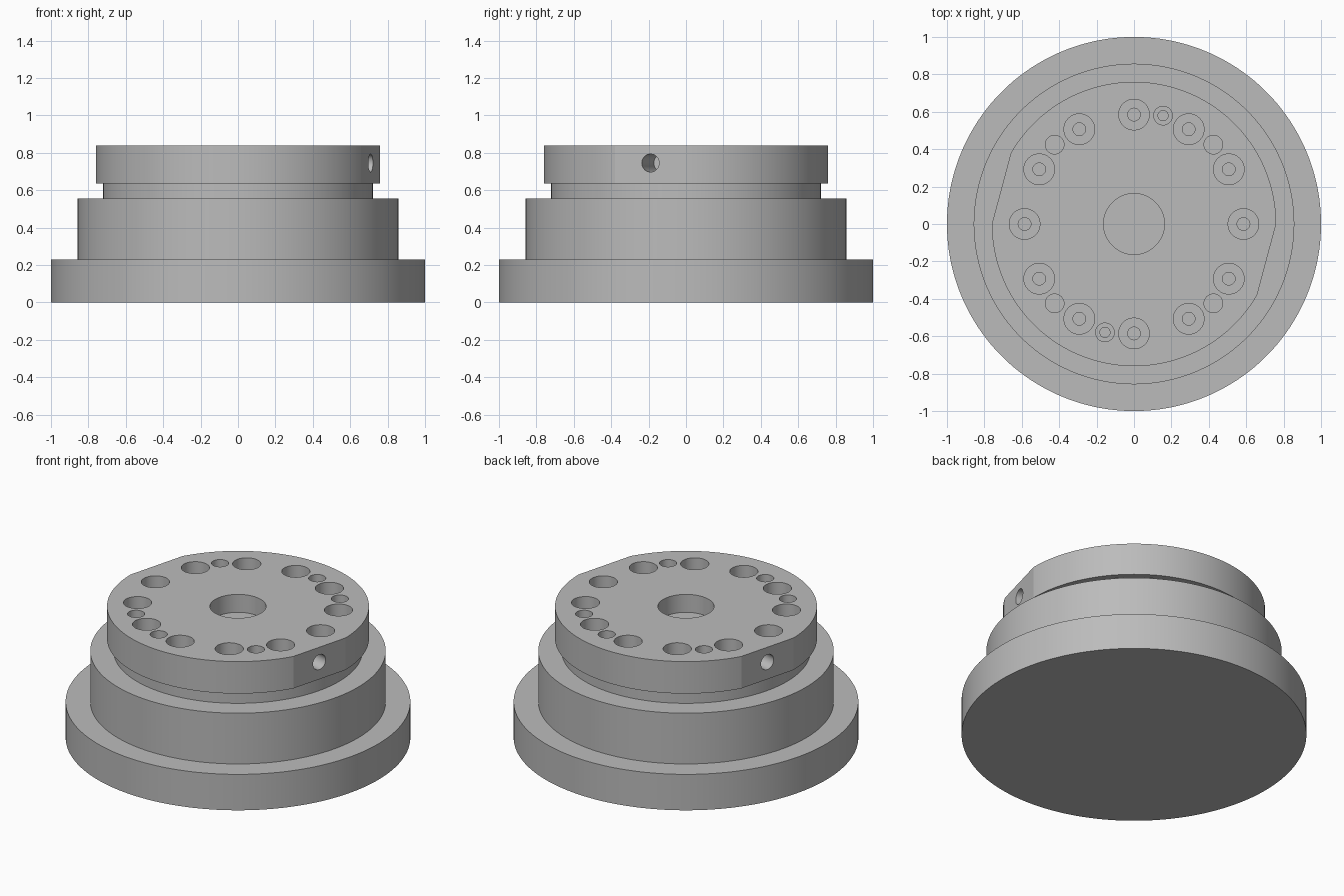
import bpy, bmesh
from math import radians, cos, sin
from mathutils import Matrix

if "Cube" in bpy.data.objects:
    bpy.data.objects.remove(bpy.data.objects["Cube"])

grey = bpy.data.materials.new("machined_grey")
grey.use_nodes = True
GREY = (0.5, 0.5, 0.5, 1)
grey.diffuse_color = GREY
grey.node_tree.nodes["Principled BSDF"].inputs["Base Color"].default_value = GREY

TOP = 0.84
FLANGE_R = 0.76


def turned(bm, profile, angles, matrix=Matrix()):
    """Closed solid from (radius, height) pairs, capped at both ends."""
    rings = [[bm.verts.new(matrix @ Matrix.Translation(
        (r * cos(radians(a)), r * sin(radians(a)), z)).translation)
        for a in angles] for r, z in profile]
    n = len(angles)
    for low, high in zip(rings, rings[1:]):
        for i in range(n):
            j = (i + 1) % n
            bm.faces.new((low[i], low[j], high[j], high[i]))
    bm.faces.new(rings[0][::-1])
    bm.faces.new(rings[-1])


def finish(name, bm):
    bmesh.ops.recalc_face_normals(bm, faces=bm.faces)
    mesh = bpy.data.meshes.new(name)
    bm.to_mesh(mesh)
    bm.free()
    mesh.materials.append(grey)
    obj = bpy.data.objects.new(name, mesh)
    bpy.context.collection.objects.link(obj)
    return obj


def select(obj):
    bpy.ops.object.select_all(action='DESELECT')
    obj.select_set(True)
    bpy.context.view_layer.objects.active = obj


def disc(name, r, z0, z1, angles=range(0, 360, 2)):
    bm = bmesh.new()
    turned(bm, [(r, z0), (r, z1)], angles)
    return finish(name, bm)


# Stacked round tiers
parts = [disc("base_disc", 1.0, 0, 0.23),
         disc("shoulder", 0.857, 0.23, 0.555),
         disc("neck", 0.722, 0.555, 0.635)]

# Top flange: two opposite flats come from leaving out arc points
flange = disc("top_flange", FLANGE_R, 0.635, TOP,
              [a for a in range(0, 360, 2)
               if not (150 < a < 180 or 330 < a < 360)])
parts.append(flange)

# Hole cutters
cut = bmesh.new()
ROUND = range(0, 360, 10)


def drill(angle, radius, steps):
    """Steps are (hole radius, depth) pairs, widest first."""
    profile = [(steps[0][0], 0.05)]
    for i, (r, depth) in enumerate(steps):
        profile.append((r, -depth))
        if i + 1 < len(steps):
            profile.append((steps[i + 1][0], -depth))
    spot = Matrix.Rotation(radians(angle), 4, 'Z') @ Matrix.Translation((radius, 0, TOP))
    turned(cut, profile, ROUND, spot)


drill(0, 0, [(0.163, 0.115)])                            # centre recess
for a in range(0, 360, 30):
    drill(a, 0.585, [(0.082, 0.12), (0.034, 0.195)])     # bolt holes
for a in range(45, 360, 90):
    drill(a, 0.6, [(0.05, 0.12)])                        # pin holes
for a in (75, 255):
    drill(a, 0.6, [(0.05, 0.1), (0.027, 0.195)])         # small stepped holes
for a in (-15, 165):                                     # side ports in the flats
    port = (Matrix.Rotation(radians(a), 4, 'Z')
            @ Matrix.Translation((FLANGE_R * cos(radians(15)), 0, 0.745))
            @ Matrix.Rotation(radians(90), 4, 'Y'))
    turned(cut, [(0.048, -0.25), (0.048, 0.05)], ROUND, port)

cutter = finish("hole_cutter", cut)
cutter.hide_render = True
mod = flange.modifiers.new("holes", 'BOOLEAN')
mod.operation = 'DIFFERENCE'
mod.solver = 'EXACT'
mod.object = cutter
select(flange)
bpy.ops.object.modifier_apply(modifier="holes")
bpy.data.objects.remove(cutter)

# Smooth walls, crisp rims
for obj in parts:
    select(obj)
    bpy.ops.object.shade_smooth_by_angle(angle=radians(14))
